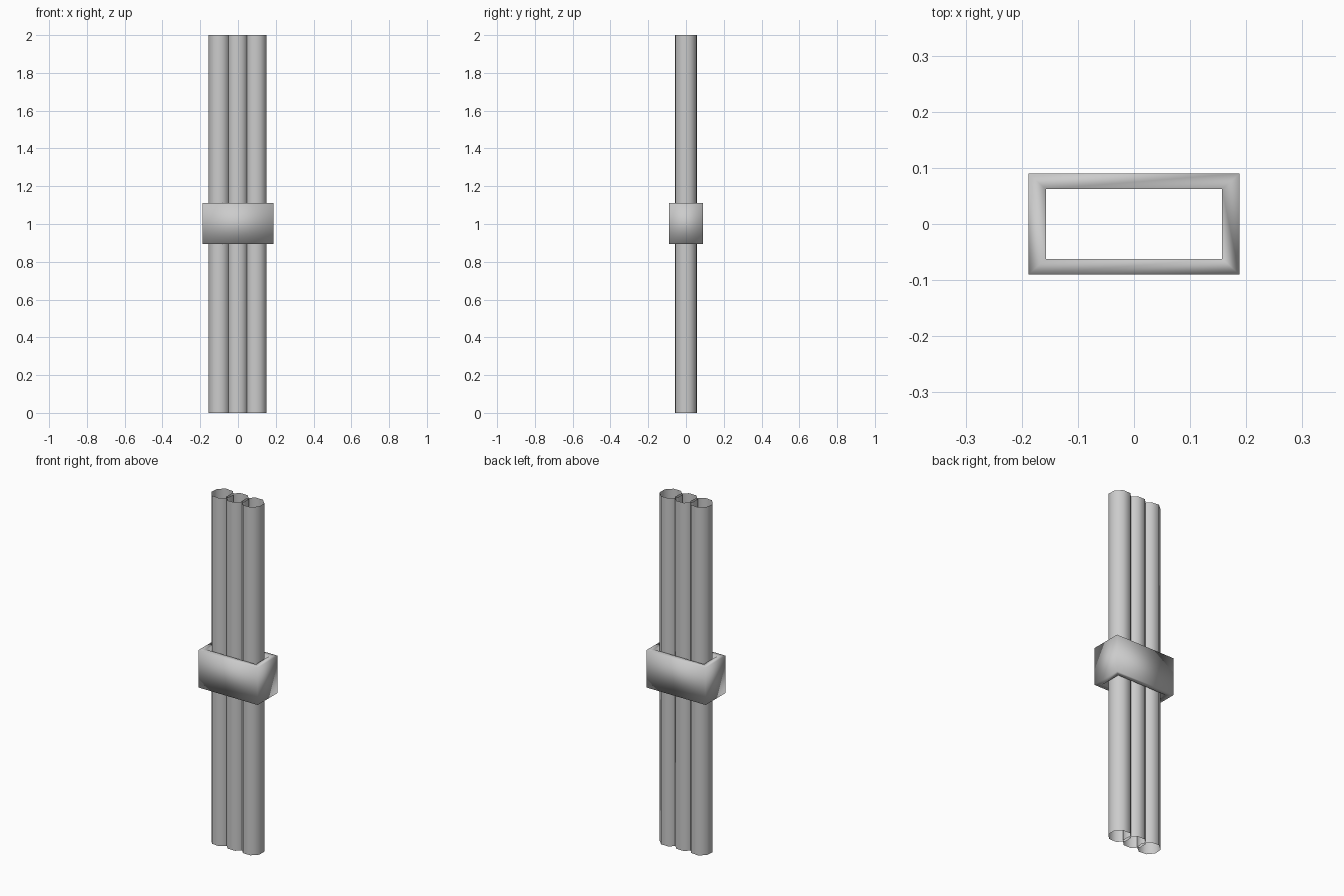
import bpy, bmesh
from math import radians, cos, sin, pi

if "Cube" in bpy.data.objects:
    bpy.data.objects.remove(bpy.data.objects["Cube"])


def finish(name, bm):
    bmesh.ops.recalc_face_normals(bm, faces=bm.faces)
    mesh = bpy.data.meshes.new(name)
    bm.to_mesh(mesh)
    bm.free()
    mesh.shade_smooth()
    obj = bpy.data.objects.new(name, mesh)
    bpy.context.collection.objects.link(obj)
    return obj


def rect(hx, hy, z):
    return [(-hx, -hy, z), (hx, -hy, z), (hx, hy, z), (-hx, hy, z)]


def loft(name, rings, closed=False):
    bm = bmesh.new()
    loops = [[bm.verts.new(p) for p in ring] for ring in rings]
    pairs = list(zip(loops, loops[1:]))
    if closed:
        pairs.append((loops[-1], loops[0]))
    for a, b in pairs:
        for i in range(len(a)):
            j = (i + 1) % len(a)
            bm.faces.new((a[i], a[j], b[j], b[i]))
    return finish(name, bm)


def octagon(x, r, turn, z):
    return [(x + r * cos(turn + i * pi / 4), r * sin(turn + i * pi / 4), z)
            for i in range(8)]


# Three open-ended eight-sided poles
for name, x, turn in (("left_pole", -0.099, 16.5),
                      ("middle_pole", -0.002, 22.5),
                      ("right_pole", 0.095, 22.5)):
    loft(name, [octagon(x, 0.061, radians(turn), z) for z in (0, 2)])

# Soft-shaded rectangular band with open middle
loft("binding_band", [rect(0.188, 0.09, 0.895), rect(0.188, 0.09, 1.11),
                      rect(0.157, 0.062, 1.11), rect(0.157, 0.062, 0.895)],
     closed=True)
